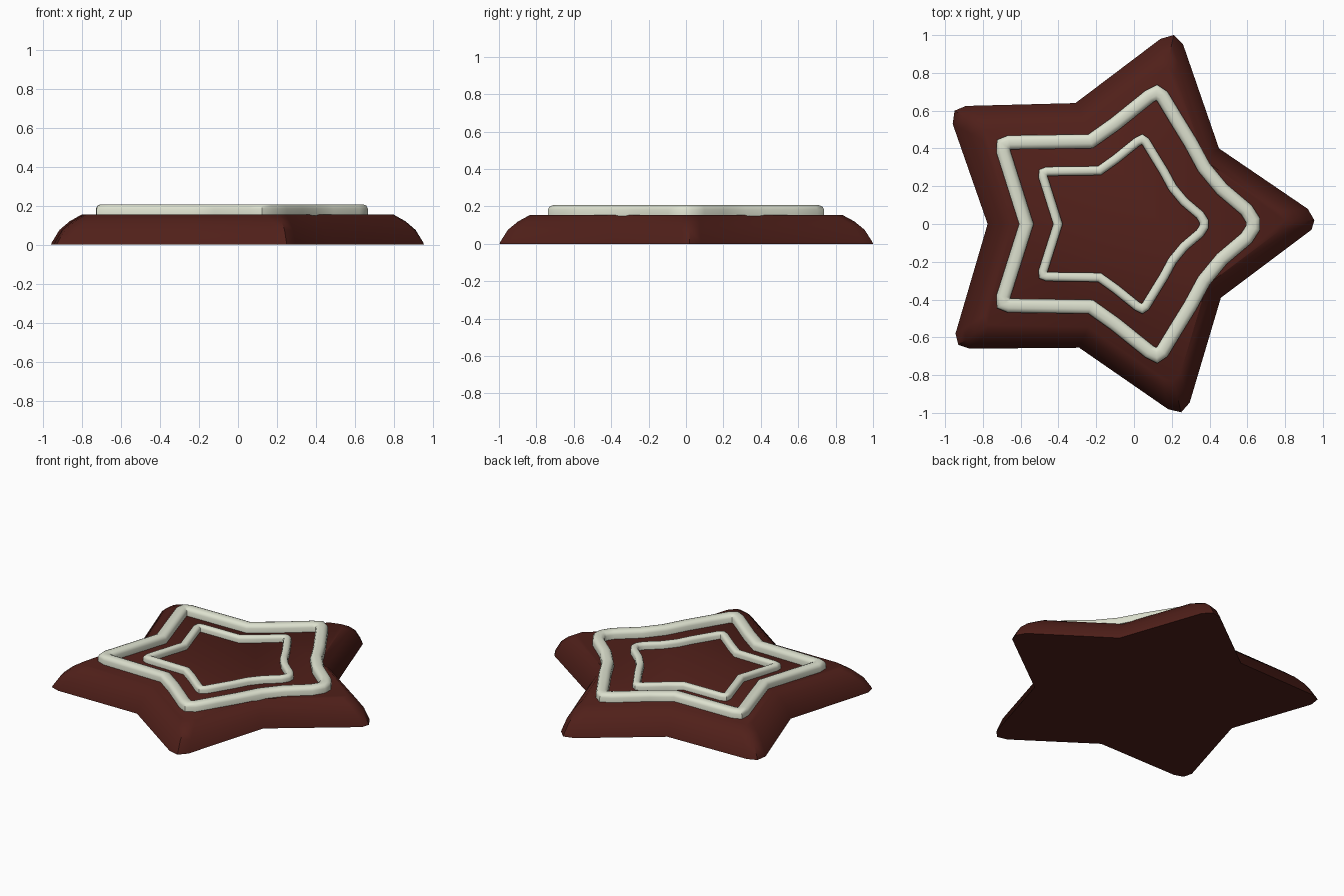
import bpy, bmesh
from mathutils import Vector

if "Cube" in bpy.data.objects:
    bpy.data.objects.remove(bpy.data.objects["Cube"])


def material(name, color):
    m = bpy.data.materials.new(name)
    m.diffuse_color = (*color, 1)
    m.use_nodes = True
    m.node_tree.nodes["Principled BSDF"].inputs["Base Color"].default_value = m.diffuse_color
    return m


def finish(bm, name, mat, angle):
    bmesh.ops.recalc_face_normals(bm, faces=bm.faces)
    me = bpy.data.meshes.new(name)
    bm.to_mesh(me)
    bm.free()
    ob = bpy.data.objects.new(name, me)
    bpy.context.collection.objects.link(ob)
    me.materials.append(mat)
    bpy.context.view_layer.objects.active = ob
    ob.select_set(True)
    bpy.ops.object.shade_smooth_by_angle(angle=angle)
    ob.select_set(False)


def bridge(bm, a, b):
    n = len(a)
    for i in range(n):
        j = (i + 1) % n
        bm.faces.new((a[i], a[j], b[j], b[i]))


chocolate = material("chocolate", (0.08, 0.014, 0.010))
cream = material("cream", (0.72, 0.75, 0.62))

# Star biscuit: stacked outlines shrinking towards the flat top
star = [(0.92, 0.08), (0.955, 0.02), (0.94, -0.03), (0.46, -0.39),
        (0.295, -0.945), (0.25, -0.997), (0.18, -0.98), (-0.29, -0.655),
        (-0.87, -0.66), (-0.93, -0.64), (-0.945, -0.58), (-0.775, 0),
        (-0.96, 0.53), (-0.95, 0.6), (-0.89, 0.625), (-0.31, 0.64),
        (0.14, 0.98), (0.21, 1.0), (0.26, 0.95), (0.45, 0.4)]
bm = bmesh.new()
levels = [(1, 0), (0.995, 0.012), (0.955, 0.075), (0.9, 0.12), (0.835, 0.155)]
rings = [[bm.verts.new((x * s, y * s, z)) for x, y in star] for s, z in levels]
for a, b in zip(rings, rings[1:]):
    bridge(bm, a, b)
bm.faces.new(rings[0])
bm.faces.new(rings[-1])
finish(bm, "star_biscuit", chocolate, 0.7)

# Icing centreline: upper half, mirrored in y
half = [(0.63, 0.02), (0.595, 0.075), (0.465, 0.185), (0.37, 0.30),
        (0.30, 0.43), (0.22, 0.56), (0.15, 0.675), (0.12, 0.695),
        (0.08, 0.675), (-0.10, 0.53), (-0.23, 0.438), (-0.66, 0.432),
        (-0.69, 0.42), (-0.692, 0.385), (-0.57, 0.0)]
path = half + [(x, -y) for x, y in reversed(half[:-1])]


def icing(name, scale, shift, half_width, top):
    pts = [Vector((x * scale + shift, y * scale)) for x, y in path]
    n = len(pts)
    base = 0.15
    h = top - base
    section = [(-1, 0), (-1, 0.6), (-0.8, 0.87), (-0.35, 1),
               (0.35, 1), (0.8, 0.87), (1, 0.6), (1, 0)]
    bm = bmesh.new()
    loops = []
    for i, p in enumerate(pts):
        d0 = (p - pts[i - 1]).normalized()
        d1 = (pts[(i + 1) % n] - p).normalized()
        n0, n1 = Vector((-d0.y, d0.x)), Vector((-d1.y, d1.x))
        m = (n0 + n1).normalized()
        m *= half_width / max(m.dot(n0), 0.7)
        loops.append([bm.verts.new((*(p + m * u), base + h * v))
                      for u, v in section])
    for i in range(n):
        bridge(bm, loops[i], loops[(i + 1) % n])
    finish(bm, name, cream, 0.8)


icing("outer_icing", 1.0, 0.0, 0.037, 0.207)
icing("inner_icing", 0.645, -0.035, 0.024, 0.195)
